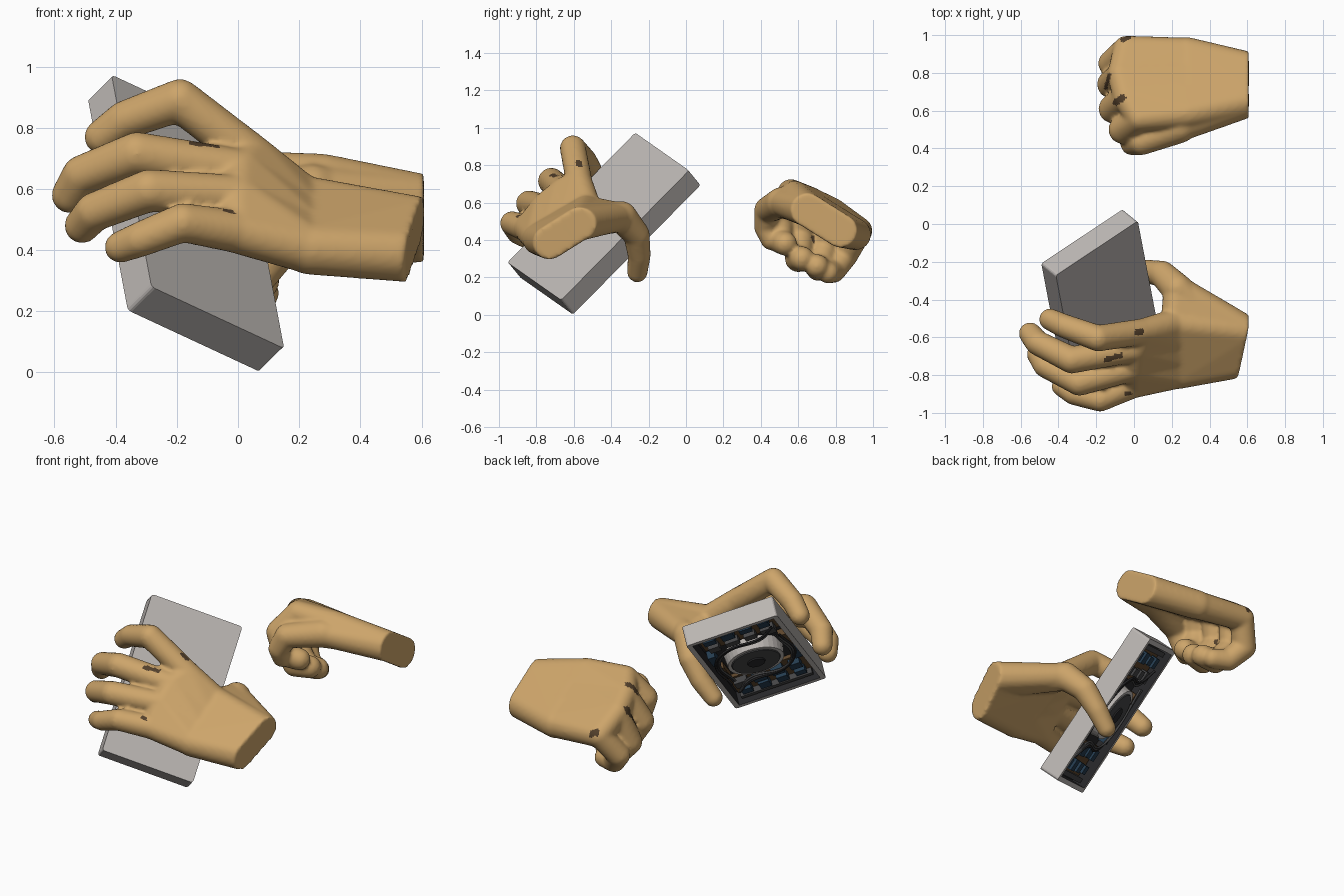
import bpy, bmesh, math, random
from mathutils import Vector as V, Matrix

if "Cube" in bpy.data.objects:
    bpy.data.objects.remove(bpy.data.objects["Cube"])

random.seed(4)


def mat(name, c):
    m = bpy.data.materials.new(name)
    m.diffuse_color = (*c, 1)
    m.use_nodes = True
    m.node_tree.nodes["Principled BSDF"].inputs["Base Color"].default_value = m.diffuse_color
    return m


SKIN = mat("tan skin", (0.61, 0.375, 0.145))
MARK = mat("dark brown mark", (0.085, 0.05, 0.024))
SHELL = mat("light grey shell", (0.50, 0.47, 0.45))
DARK = mat("near black", (0.02, 0.02, 0.022))
GREY = mat("dark grey", (0.06, 0.06, 0.062))
BLUE = mat("dark blue", (0.018, 0.045, 0.08))
BROWN = mat("brown board", (0.11, 0.06, 0.025))


def finish(bm, name, m, matrix=None):
    bmesh.ops.recalc_face_normals(bm, faces=bm.faces[:])
    me = bpy.data.meshes.new(name)
    bm.to_mesh(me)
    bm.free()
    me.materials.append(m)
    ob = bpy.data.objects.new(name, me)
    bpy.context.collection.objects.link(ob)
    if matrix:
        ob.matrix_world = matrix
    return ob


# unit ball points shared by all hulls
ball = bmesh.new()
bmesh.ops.create_icosphere(ball, subdivisions=3, radius=1)
BALL = [v.co.copy() for v in ball.verts]
ball.free()


# ---------- hands: hulls of spheres fused by a voxel remesh ----------
def hand(name, w0, w3, wn, mids, knuckles, fingers, thumb, marks, wr=0.09, fat=0.0):
    bm = bmesh.new()
    w0, w3, wn = V(w0), V(w3), V(wn).normalized()
    wc = (w0 + w3) / 2
    ks = [V(k) for k in knuckles]
    m0, m3 = V(mids[0]), V(mids[1])

    def hull(*balls):
        new = []
        for p, r in balls:
            for b in BALL:
                co = V(p) + b * r
                d = (co - wc).dot(wn)
                new.append(bm.verts.new(co - wn * d if d > 0 else co))  # flat wrist end
        bmesh.ops.convex_hull(bm, input=new)
        loose = [v for v in bm.verts if not v.link_faces]
        bmesh.ops.delete(bm, geom=loose, context='VERTS')

    # wrist to mid palm, then mid palm to neighbouring knuckles
    hull((w0, wr), (w3, wr), (m0, 0.08), (m3, 0.085))
    for i in range(3):
        hull((m0.lerp(m3, i / 3), 0.08), (m0.lerp(m3, (i + 1) / 3), 0.082),
             (ks[i], 0.071), (ks[i + 1], 0.072))
    # fingers
    for k, f, r in zip(ks, fingers, (0.066, 0.068, 0.066, 0.060)):
        chain = [k] + f
        r += fat
        rad = [0.071, r + 0.004, r - 0.002, r - 0.008]
        for j in range(3):
            hull((chain[j], rad[j]), (chain[j + 1], rad[j + 1]))
    # thumb with its web
    rad = [0.085, 0.083, 0.071, 0.062, 0.055]
    for j in range(len(thumb) - 1):
        hull((thumb[j], rad[j]), (thumb[j + 1], rad[j + 1]))
    hull((w0, wr), (thumb[0], 0.085), (thumb[1], 0.075), (m0, 0.07))

    ob = finish(bm, name, SKIN)
    rm = ob.modifiers.new("fuse", 'REMESH')
    rm.mode = 'VOXEL'
    rm.voxel_size = 0.011
    rm.use_smooth_shade = True
    sm = ob.modifiers.new("soften", 'SMOOTH')
    sm.factor = 0.5
    sm.iterations = 6
    # bake the modifiers, then mark small dark creases on the back of the knuckles
    dg = bpy.context.evaluated_depsgraph_get()
    me = bpy.data.meshes.new_from_object(ob.evaluated_get(dg))
    ob.modifiers.clear()
    ob.data = me
    me.materials.clear()
    me.materials.append(SKIN)
    me.materials.append(MARK)
    for p in me.polygons:
        p.use_smooth = True
        p.material_index = 0
        if p.normal.z < 0.1:
            continue
        q = p.center.xy
        for ax, ay, bx, by, r in marks:
            a, d = V((ax, ay)), V((bx - ax, by - ay))
            t = max(0, min(1, (q - a).dot(d) / d.length_squared))
            if (q - a - d * t).length < r:
                p.material_index = 1
    return ob


hand("gripping_hand", (0.60, -0.57, 0.485), (0.555, -0.73, 0.385), (0.98, -0.15, -0.1),
     [(0.21, -0.53, 0.565), (0.23, -0.79, 0.405)],
     [(0.05, -0.57, 0.705), (0.01, -0.66, 0.66), (0.0, -0.76, 0.575), (0.0, -0.85, 0.46)],
     [[(-0.19, -0.605, 0.89), (-0.37, -0.54, 0.825), (-0.445, -0.505, 0.77)],
      [(-0.33, -0.72, 0.715), (-0.51, -0.63, 0.645), (-0.55, -0.58, 0.58)],
      [(-0.29, -0.84, 0.595), (-0.47, -0.75, 0.525), (-0.51, -0.69, 0.48)],
      [(-0.18, -0.93, 0.49), (-0.32, -0.90, 0.435), (-0.385, -0.86, 0.41)]],
     [(0.42, -0.52, 0.50), (0.23, -0.345, 0.525), (0.15, -0.265, 0.43),
      (0.07, -0.25, 0.32), (-0.01, -0.26, 0.228)],
     [(0.015, -0.575, 0.04, -0.57, 0.016), (-0.15, -0.72, -0.07, -0.695, 0.014),
      (-0.04, -0.9, -0.02, -0.895, 0.01)])

hand("curled_hand", (0.61, 0.65, 0.56), (0.605, 0.825, 0.45), (1, 0, 0),
     [(0.28, 0.585, 0.635), (0.28, 0.905, 0.43)],
     [(0.03, 0.56, 0.655), (-0.04, 0.67, 0.61), (-0.07, 0.79, 0.55), (-0.04, 0.925, 0.45)],
     [[(-0.06, 0.50, 0.53), (-0.02, 0.50, 0.40), (0.06, 0.53, 0.38)],
      [(-0.11, 0.61, 0.44), (-0.02, 0.60, 0.30), (0.07, 0.62, 0.30)],
      [(-0.12, 0.74, 0.36), (-0.02, 0.71, 0.25), (0.07, 0.70, 0.26)],
      [(-0.12, 0.85, 0.32), (-0.05, 0.79, 0.235), (0.04, 0.76, 0.225)]],
     [(0.40, 0.62, 0.575), (0.24, 0.51, 0.60), (0.04, 0.435, 0.56),
      (-0.01, 0.425, 0.47), (-0.01, 0.455, 0.40)],
     [(-0.095, 0.645, -0.06, 0.67, 0.018), (-0.15, 0.72, -0.13, 0.79, 0.01),
      (-0.06, 0.975, -0.03, 0.985, 0.012)], fat=0.006)

# ---------- tilted device case: local x = width, y = length, -z = open back ----------
L = V((-0.13, 0.68, 0.69)).normalized()
W = V((0.43, 0.285, -0.20))
W = (W - L * W.dot(L)).normalized()
N = W.cross(L)
FRAME = Matrix((W, L, N)).transposed().to_4x4()
FRAME.translation = (-0.17, -0.438, 0.4875)
HX, HY, HZ = 0.279, 0.491, 0.063

bm = bmesh.new()
bmesh.ops.create_cube(bm, size=1, matrix=Matrix.Diagonal((2 * HX, 2 * HY, 2 * HZ, 1)))
corner = [e for e in bm.edges if abs((e.verts[0].co - e.verts[1].co).z) > 0.05]
corner = [e for e in corner if (e.verts[0].co - e.verts[1].co).xy.length < 0.01]
bmesh.ops.bevel(bm, geom=corner, offset=0.015, segments=3, profile=0.5, affect='EDGES')
back = min(bm.faces, key=lambda f: f.calc_center_median().z)
bmesh.ops.inset_region(bm, faces=[back], thickness=0.03)
floor = bmesh.ops.extrude_discrete_faces(bm, faces=[back])["faces"][0]
bmesh.ops.translate(bm, verts=floor.verts[:], vec=(0, 0, 0.085))
case = finish(bm, "device_case", SHELL, FRAME)
case.data.materials.append(DARK)
for p in case.data.polygons:          # dark floor and inner walls of the recess
    x, y, z = p.center
    if z > -HZ + 0.02 and z < HZ - 0.01 and abs(x) < HX - 0.025 and abs(y) < HY - 0.025:
        p.material_index = 1


def block(name, m, x, y, z, sx, sy, sz):
    b = bmesh.new()
    bmesh.ops.create_cube(b, size=1, matrix=Matrix.Translation((x, y, z))
                          @ Matrix.Diagonal((sx, sy, sz, 1)))
    return finish(b, name, m, FRAME)


def disc(name, m, r1, r2, z, h):
    b = bmesh.new()
    bmesh.ops.create_cone(b, cap_ends=True, segments=32, radius1=r1, radius2=r2, depth=h,
                          matrix=Matrix.Translation((0, 0, z)))
    return finish(b, name, m, FRAME)


# circuit boards at both ends and chips on them
for s in (-1, 1):
    block("circuit_board", BROWN, 0, s * 0.325, 0.010, 0.46, 0.22, 0.02)
    for i in range(4):
        for j in range(2):
            block("chip", random.choice((BLUE, BLUE, GREY)),
                  -0.165 + 0.11 * i, s * (0.27 + 0.10 * j), -0.018,
                  random.uniform(0.06, 0.085), random.uniform(0.05, 0.075), 0.04)
    block("end_rail", GREY, 0, s * 0.435, -0.01, 0.44, 0.03, 0.05)
    block("side_module", BLUE, s * 0.215, 0.12 * s, -0.01, 0.045, 0.12, 0.05)
    block("side_board", BROWN, s * 0.215, -0.08 * s, -0.01, 0.045, 0.16, 0.04)

# round drive in the middle
disc("drive_base", SHELL, 0.165, 0.175, -0.018, 0.075)
disc("drive_face", GREY, 0.14, 0.145, -0.058, 0.008)
disc("drive_hub", DARK, 0.05, 0.055, -0.064, 0.012)

# loose cables around the drive
for i in range(6):
    s = 1 if i % 2 else -1
    off = 0.012 * (i // 2)
    cu = bpy.data.curves.new("cable", 'CURVE')
    cu.dimensions = '3D'
    cu.bevel_depth = 0.007
    cu.bevel_resolution = 1
    sp = cu.splines.new('BEZIER')
    pts = [(-0.2 * s, 0.33 * s), (-0.1 * s, (0.215 + off) * s),
           (0.1 * s, (0.21 + off) * s), ((0.19 + off) * s, 0.1 * s), ((0.185 + off) * s, -0.2 * s)]
    sp.bezier_points.add(len(pts) - 1)
    for bp, (x, y) in zip(sp.bezier_points, pts):
        bp.co = (x, y, -0.042 + random.uniform(-0.008, 0.008))
        bp.handle_left_type = bp.handle_right_type = 'AUTO'
    cu.materials.append(GREY if i < 3 else DARK)
    ob = bpy.data.objects.new("cable", cu)
    bpy.context.collection.objects.link(ob)
    ob.matrix_world = FRAME
